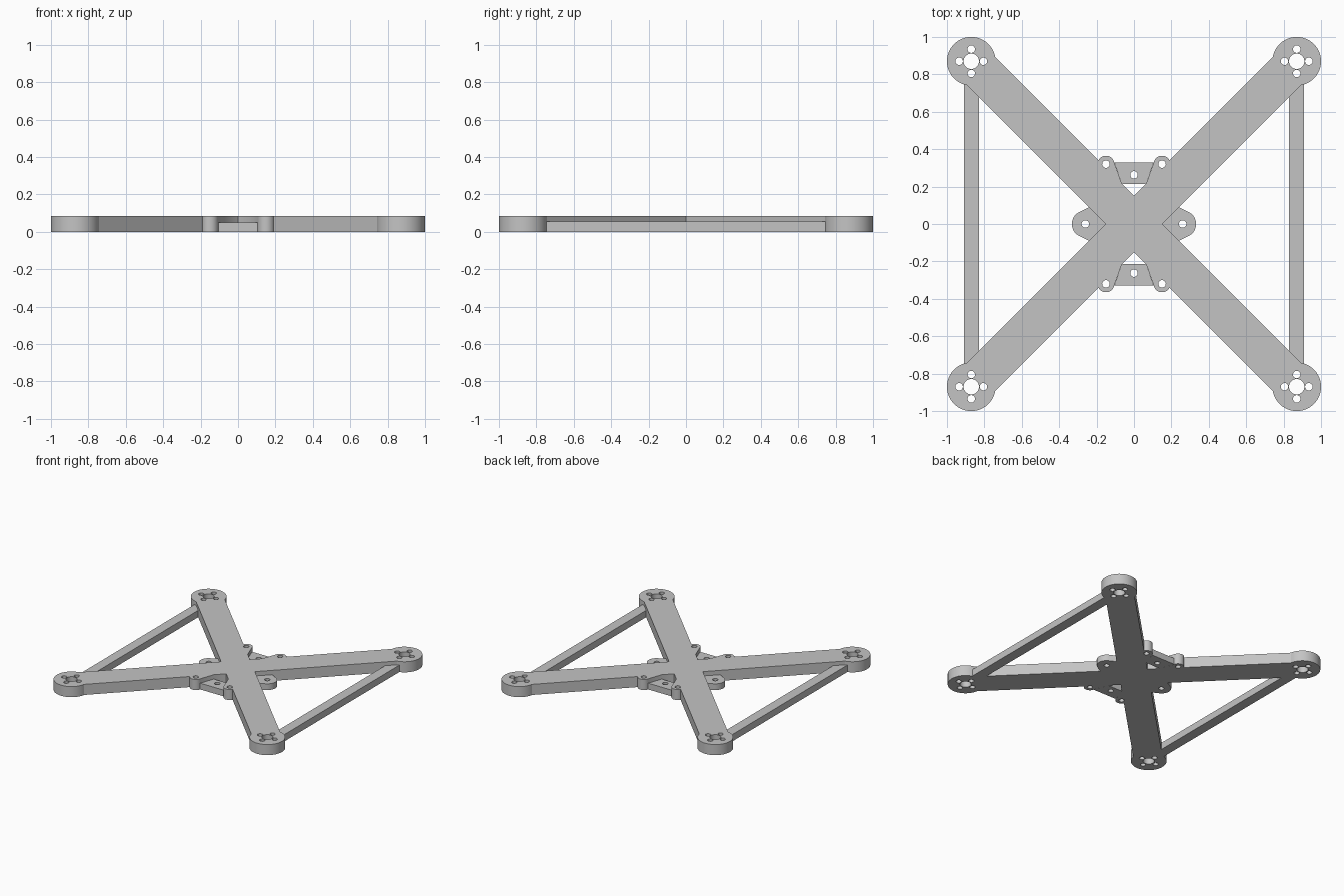
import bpy, bmesh
from math import sin, cos, radians, sqrt, atan2, degrees

cube = bpy.data.objects.get("Cube")
if cube:
    bpy.data.objects.remove(cube, do_unlink=True)

HEIGHT, LOW = 0.085, 0.05       # main plate and thin parts
PAD, PAD_R = 0.87, 0.13         # motor pad centre and radius
NOTCH = 0.15                    # where the arm edges cross the axes
HOLE_R = 0.02

grey = bpy.data.materials.new("plain grey")
grey.use_nodes = True
colour = (0.55, 0.55, 0.55, 1)
grey.diffuse_color = colour
grey.node_tree.nodes["Principled BSDF"].inputs["Base Color"].default_value = colour


def arc(cx, cy, r, start, end, steps):
    angles = [radians(start + (end - start) * i / steps) for i in range(steps + 1)]
    return [(cx + r * cos(a), cy + r * sin(a)) for a in angles]


def circle(cx, cy, r, steps=24):
    return arc(cx, cy, r, 0, 360, steps)[:-1]


def flip(points, sx, sy):
    return [(x * sx, y * sy) for x, y in points]


def plate(name, outline, holes, height):
    """Extrude a flat outline with round holes."""
    bm = bmesh.new()
    for loop in [outline] + holes:
        verts = [bm.verts.new((x, y, 0)) for x, y in loop]
        for a, b in zip(verts, verts[1:] + verts[:1]):
            bm.edges.new((a, b))
    bmesh.ops.triangle_fill(bm, use_beauty=True, use_dissolve=False,
                            edges=bm.edges[:], normal=(0, 0, 1))
    grown = bmesh.ops.extrude_face_region(bm, geom=bm.faces[:], use_keep_orig=True)
    top = [v for v in grown["geom"] if isinstance(v, bmesh.types.BMVert)]
    bmesh.ops.translate(bm, vec=(0, 0, height), verts=top)
    bmesh.ops.recalc_face_normals(bm, faces=bm.faces[:])
    mesh = bpy.data.meshes.new(name)
    bm.to_mesh(mesh)
    bm.free()
    mesh.materials.append(grey)
    obj = bpy.data.objects.new(name, mesh)
    bpy.context.collection.objects.link(obj)
    bpy.ops.object.select_all(action="DESELECT")
    obj.select_set(True)
    bpy.context.view_layer.objects.active = obj
    bpy.ops.object.shade_smooth_by_angle(angle=radians(30))
    return obj


# Main cross: one quarter outline, mirrored into four
half = NOTCH / sqrt(2)
reach = degrees(atan2(half, -sqrt(PAD_R ** 2 - half ** 2)))
quarter = [(NOTCH, 0)]
quarter += arc(PAD, PAD, PAD_R, 45 - reach, 45 + reach, 40)
quarter += arc(0.15, 0.32, 0.045, 27, 165, 14)
quarter += [(0.065, 0.215), (0, NOTCH)]
outline = quarter[:-1]
outline += flip(quarter, -1, 1)[:0:-1]
outline += flip(quarter, -1, -1)[:-1]
outline += flip(quarter, 1, -1)[:0:-1]

holes = []
for sx in (1, -1):
    for sy in (1, -1):
        cx, cy = sx * PAD, sy * PAD
        holes.append(circle(cx, cy, 0.041, 32))
        for dx, dy in ((1, 0), (-1, 0), (0, 1), (0, -1)):
            holes.append(circle(cx + dx * 0.065, cy + dy * 0.065, HOLE_R))
        holes.append(circle(sx * 0.15, sy * 0.32, HOLE_R))
plate("cross_frame", outline, holes, HEIGHT)

# Thin braces between the pads, and rounded mounting tabs
pad_join = arc(PAD, PAD, PAD_R, 45 - reach, 45 - reach, 1)[0]
brace_half = [(0.83, 0.83 - NOTCH), pad_join,
              (0.91, PAD - sqrt(PAD_R ** 2 - 0.04 ** 2))]
brace = brace_half + flip(brace_half, 1, -1)[::-1]
tab = [(NOTCH, 0), (0.24, -0.09)] + arc(0.26, 0, 0.072, -60, 60, 20) + [(0.24, 0.09)]
for side, s in (("left", 1), ("right", -1)):
    plate(side + "_brace", flip(brace, s, 1), [], 0.055)
    plate(side + "_tab", flip(tab, s, 1), [circle(s * 0.26, 0, HOLE_R)], LOW)

# Low bridges between the front and back lugs
bridge = [(-0.065, 0.215), (0.065, 0.215), (0.105, 0.33), (-0.105, 0.33)]
for end, s in (("back", 1), ("front", -1)):
    plate(end + "_bridge", flip(bridge, 1, s), [circle(0, s * 0.263, HOLE_R)], LOW)
